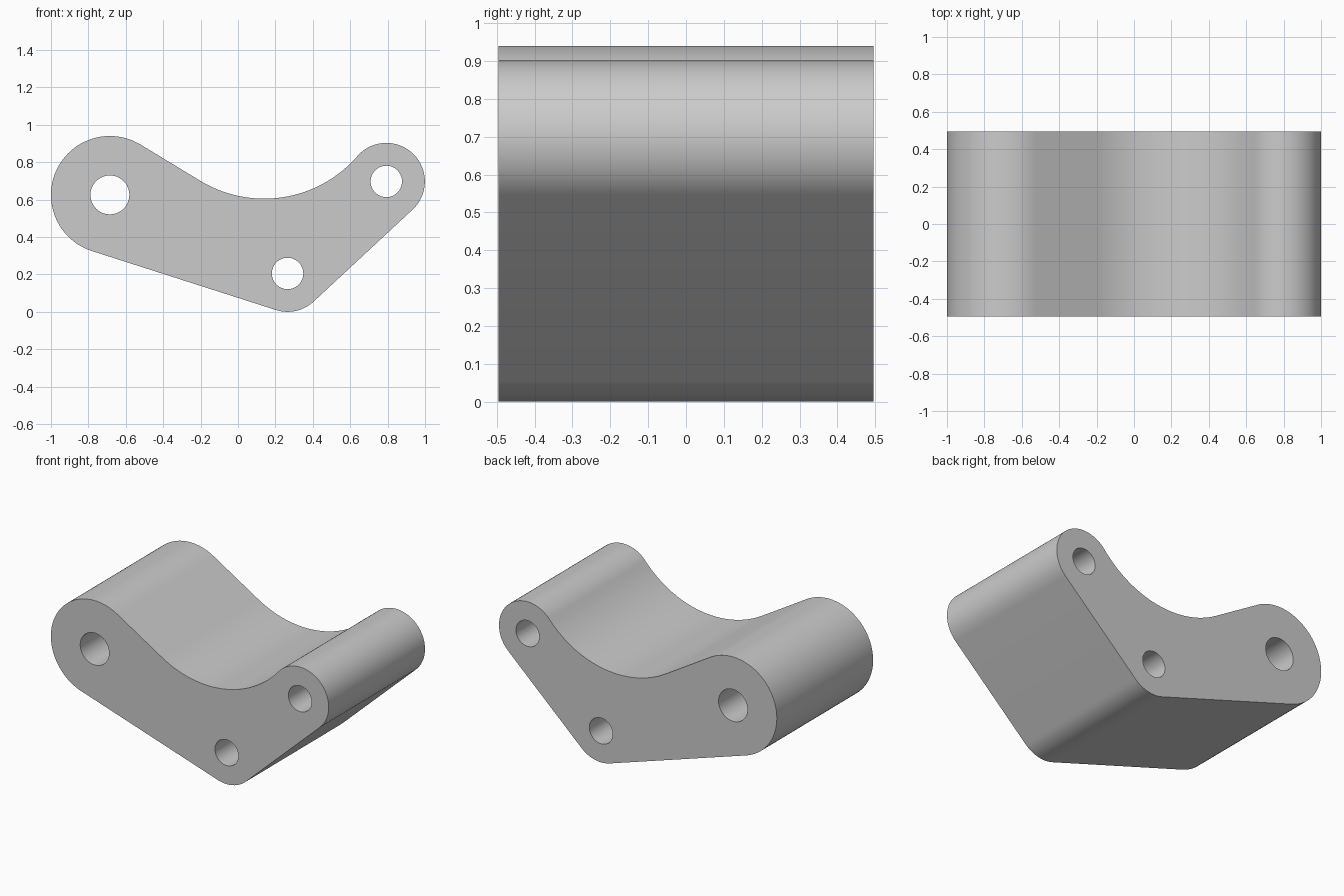
import bpy, bmesh
from math import atan2, acos, cos, sin, pi, hypot
from mathutils import Vector

if "Cube" in bpy.data.objects:
    bpy.data.objects.remove(bpy.data.objects["Cube"])

DEPTH = 0.99
# Pivot bosses: centre x, centre z, outer radius, hole radius
LEFT = (-0.685, 0.625, 0.315, 0.104)
RIGHT = (0.793, 0.697, 0.206, 0.084)
LOWER = (0.265, 0.205, 0.205, 0.084)
# Concave saddle arc on the top edge
SADDLE = (0.14, 1.264, 0.659)


def arc(c, a0, a1, n):
    return [(c[0] + c[2] * cos(a0 + (a1 - a0) * i / n),
             c[1] + c[2] * sin(a0 + (a1 - a0) * i / n)) for i in range(n + 1)]


def heading(a, b):
    return atan2(b[1] - a[1], b[0] - a[0])


def tangent_offset(a, b, r):
    return acos(r / hypot(b[0] - a[0], b[1] - a[1]))


# Angles where the straight edges touch the circles
top = heading(LEFT, SADDLE) + tangent_offset(LEFT, SADDLE, LEFT[2] + SADDLE[2])
bottom = heading(LEFT, LOWER) - tangent_offset(LEFT, LOWER, LEFT[2] - LOWER[2])
side = heading(LOWER, RIGHT) - tangent_offset(LOWER, RIGHT, LOWER[2] - RIGHT[2])
join = heading(SADDLE, RIGHT)

# Outer outline, clockwise from the lower left
if top < 0.9:
    top = heading(LEFT, SADDLE) + acos(min(1, (LEFT[2] + SADDLE[2]) / 1.0435))
outline = arc(LEFT, bottom + 2 * pi, top, 48)
outline += arc(SADDLE, top + pi, join + 2 * pi, 32)
outline += arc(RIGHT, join + pi, side, 40)[1:]
outline += arc(LOWER, side, bottom, 16)

loops = [outline]
for x, z, _, r in (LEFT, RIGHT, LOWER):
    loops.append(arc((x, z, r), 0, 2 * pi, 48)[:-1])

# Fill the profile around the holes, then extrude it through the depth
bm = bmesh.new()
edges = []
for pts in loops:
    vs = [bm.verts.new((x, -DEPTH / 2, z)) for x, z in pts]
    edges += [bm.edges.new((vs[i - 1], vs[i])) for i in range(len(vs))]
bmesh.ops.triangle_fill(bm, use_beauty=True, edges=edges, normal=Vector((0, -1, 0)))
ext = bmesh.ops.extrude_face_region(bm, geom=bm.faces[:], use_keep_orig=True)
moved = [g for g in ext["geom"] if isinstance(g, bmesh.types.BMVert)]
bmesh.ops.translate(bm, verts=moved, vec=(0, DEPTH, 0))
bmesh.ops.recalc_face_normals(bm, faces=bm.faces[:])

mesh = bpy.data.meshes.new("rocker_link")
bm.to_mesh(mesh)
bm.free()
link = bpy.data.objects.new("rocker_link", mesh)
bpy.context.collection.objects.link(link)

# Smooth curved walls, sharp rims
bpy.context.view_layer.objects.active = link
link.select_set(True)
bpy.ops.object.shade_smooth_by_angle(angle=pi / 6)
